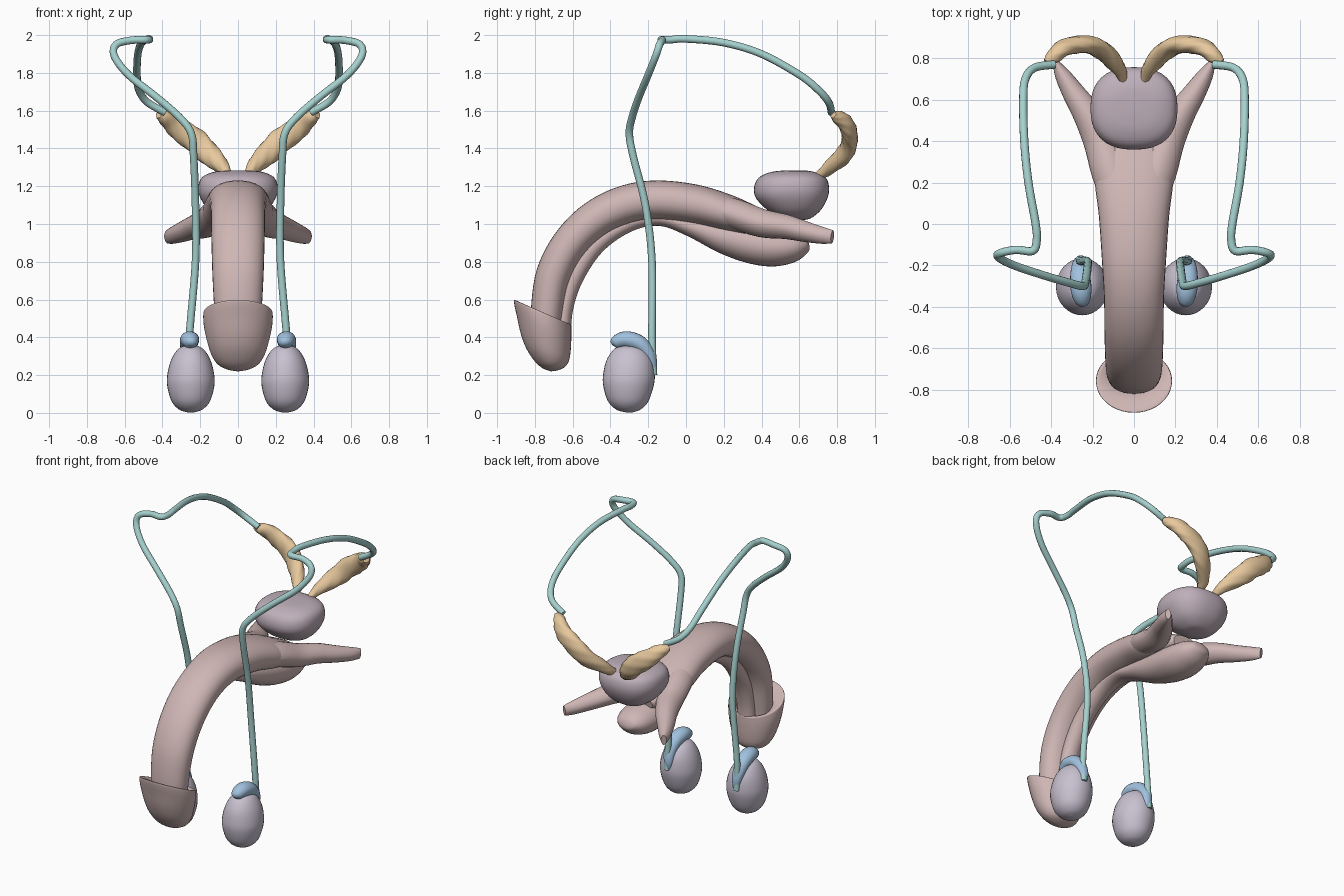
import bpy, bmesh
from math import sin, cos, pi, radians, copysign
from mathutils import Vector


def material(name, rgb):
    m = bpy.data.materials.new(name)
    m.diffuse_color = (*rgb, 1)
    return m


ROSE = material("rose", (0.62, 0.47, 0.46))
LILAC = material("lilac", (0.58, 0.53, 0.63))
MAUVE = material("mauve", (0.52, 0.43, 0.49))
TEAL = material("teal", (0.38, 0.64, 0.62))
BLUE = material("blue", (0.36, 0.54, 0.74))
AMBER = material("amber", (0.80, 0.58, 0.34))


def spline(rows, sub):
    """Smooth interpolation through rows of numbers (Catmull-Rom)."""
    out, n = [], len(rows)
    for i in range(n - 1):
        p0, p1, p2, p3 = (rows[max(0, min(n - 1, i + k))] for k in (-1, 0, 1, 2))
        for s in range(sub):
            t = s / sub
            out.append([0.5 * (2 * b + (c - a) * t + (2 * a - 5 * b + 4 * c - d) * t * t
                               + (3 * b - a - 3 * c + d) * t ** 3)
                        for a, b, c, d in zip(p0, p1, p2, p3)])
    out.append(list(rows[-1]))
    return out


def skin(name, rings, mat, seg, power=2.0, mirror=False, lumps=0):
    """Skin closed rings given as (centre, half axis u, half axis v)."""
    bm = bmesh.new()
    loops = []
    for k, (c, u, v) in enumerate(rings):
        loop = []
        for j in range(seg):
            a = 2 * pi * j / seg
            cu = copysign(abs(cos(a)) ** (2 / power), cos(a))
            cv = copysign(abs(sin(a)) ** (2 / power), sin(a))
            g = 1 + lumps * sin(k * 0.85 + 2 * a) * sin(3 * a + k * 0.3)
            loop.append(bm.verts.new(c + g * (u * cu + v * cv)))
        loops.append(loop)
    for a, b in zip(loops, loops[1:]):
        for j in range(seg):
            bm.faces.new((a[j], a[(j + 1) % seg], b[(j + 1) % seg], b[j]))
    for loop, (c, u, v) in ((loops[0], rings[0]), (loops[-1], rings[-1])):
        m = bm.verts.new(c)
        for j in range(seg):
            bm.faces.new((loop[j], loop[(j + 1) % seg], m))
    bmesh.ops.recalc_face_normals(bm, faces=bm.faces)
    me = bpy.data.meshes.new(name)
    bm.to_mesh(me)
    bm.free()
    ob = bpy.data.objects.new(name, me)
    bpy.context.collection.objects.link(ob)
    me.materials.append(mat)
    bpy.ops.object.select_all(action='DESELECT')
    ob.select_set(True)
    bpy.context.view_layer.objects.active = ob
    bpy.ops.object.shade_smooth_by_angle(angle=radians(50))
    if mirror:
        ob.modifiers.new("mirror", 'MIRROR').use_mirror_merge = False
    return ob


def profile_loft(name, rows, mat, seg=32, sub=5, power=2.0, x=0, mirror=False):
    """Rows: y, z of one side edge, y, z of the opposite edge, half width in x."""
    rings = []
    for y1, z1, y2, z2, w in spline(rows, sub):
        rings.append((Vector((x, (y1 + y2) / 2, (z1 + z2) / 2)), Vector((w, 0, 0)),
                      Vector((0, (y1 - y2) / 2, (z1 - z2) / 2))))
    return skin(name, rings, mat, seg, power, mirror)


def path_loft(name, rows, mat, up, seg=20, sub=5, power=2.0, lumps=0):
    """Rows: x, y, z, half size across, half size along the up axis; mirrored in x."""
    pts = spline(rows, sub)
    pos = [Vector(p[:3]) for p in pts]
    rings = []
    for i, p in enumerate(pts):
        t = (pos[min(i + 1, len(pos) - 1)] - pos[max(i - 1, 0)]).normalized()
        u = Vector(up).cross(t).normalized()
        rings.append((pos[i], u * p[3], t.cross(u) * p[4]))
    return skin(name, rings, mat, seg, power, True, lumps)


# Main shaft
profile_loft("shaft", [
    (-.81, .46, -.66, .42, .115), (-.82, .56, -.65, .52, .125), (-.79, .76, -.62, .68, .135),
    (-.70, .94, -.55, .82, .14), (-.56, 1.09, -.44, .93, .143), (-.38, 1.19, -.31, .995, .145),
    (-.18, 1.23, -.17, 1.02, .155), (.05, 1.21, .03, 1.0, .17), (.25, 1.15, .2, .96, .19),
    (.40, 1.08, .36, .93, .17), (.5, 1.03, .48, .94, .09)], ROSE, power=2.2)

# Lower column ending in the bulb
profile_loft("lower_column_and_bulb", [
    (-.70, .44, -.61, .44, .06), (-.68, .58, -.595, .56, .06), (-.64, .74, -.545, .70, .06),
    (-.52, .92, -.44, .855, .06), (-.33, 1.04, -.29, .96, .06), (-.15, 1.07, -.14, .99, .065),
    (.03, 1.04, .01, .935, .08), (.2, 1.02, .17, .85, .105), (.36, 1.0, .32, .795, .125),
    (.47, .98, .46, .775, .13), (.57, .96, .58, .80, .11), (.63, .93, .645, .85, .065),
    (.65, .90, .655, .88, .015)], ROSE)

# Rear legs of the shaft
path_loft("crus", [
    (.08, .10, 1.09, .07, .07), (.11, .25, 1.055, .095, .08), (.16, .40, 1.005, .085, .075),
    (.225, .53, .985, .07, .065), (.29, .63, .96, .055, .055), (.345, .72, .94, .038, .045),
    (.375, .775, .932, .018, .035)], ROSE, (0, 0, 1), power=1.8)

# Glans with flared rim
profile_loft("glans", [
    (-.81, .52, -.65, .45, .11), (-.85, .565, -.635, .465, .145), (-.905, .597, -.61, .468, .178),
    (-.910, .580, -.607, .450, .184), (-.895, .51, -.607, .40, .180), (-.875, .42, -.61, .335, .163),
    (-.845, .34, -.62, .275, .140), (-.80, .272, -.645, .24, .105), (-.76, .237, -.685, .224, .055),
    (-.73, .225, -.715, .22, .012)], ROSE, seg=40, sub=4)

# Prostate
profile_loft("prostate", [
    (.58, 1.02, .61, 1.02, .02), (.53, 1.025, .66, 1.03, .08), (.45, 1.06, .715, 1.075, .15),
    (.375, 1.13, .75, 1.14, .198), (.36, 1.19, .757, 1.20, .21), (.385, 1.245, .735, 1.25, .19),
    (.45, 1.275, .67, 1.278, .125), (.53, 1.284, .60, 1.284, .03)], MAUVE, seg=40, power=2.4)

# Seminal vesicles
path_loft("seminal_vesicle", [
    (.050, .695, 1.255, .018, .02), (.075, .75, 1.29, .034, .035), (.13, .82, 1.35, .055, .042),
    (.20, .86, 1.415, .064, .042), (.28, .868, 1.48, .062, .042), (.345, .845, 1.53, .052, .040),
    (.395, .805, 1.565, .036, .034), (.42, .78, 1.578, .016, .02)],
    AMBER, (0, 1, 0), seg=24, lumps=.10)

# Testes, egg shaped
profile_loft("testis", [
    (-.315, .002, -.285, .002, .014), (-.37, .018, -.24, .018, .062), (-.415, .065, -.20, .06, .102),
    (-.439, .15, -.172, .14, .125), (-.437, .215, -.165, .205, .123), (-.418, .285, -.178, .28, .103),
    (-.375, .342, -.215, .335, .066), (-.315, .362, -.275, .36, .016)],
    LILAC, x=.25, mirror=True)

# Epididymis
path_loft("epididymis", [
    (.25, -.392, .362, .010, .012), (.25, -.375, .372, .033, .036), (.255, -.32, .388, .044, .050),
    (.26, -.25, .368, .044, .048), (.26, -.20, .315, .036, .04), (.255, -.178, .25, .026, .03),
    (.255, -.178, .19, .010, .014)], BLUE, (1, 0, 0))

# Vas deferens
duct = [(.262, -.172, .20), (.258, -.180, .40), (.225, -.18, .80), (.225, -.215, 1.1),
        (.235, -.28, 1.36), (.248, -.30, 1.48), (.31, -.285, 1.565), (.43, -.25, 1.67),
        (.58, -.20, 1.79), (.655, -.16, 1.89), (.645, -.14, 1.95), (.57, -.125, 1.972),
        (.49, -.13, 1.975), (.47, -.08, 1.976), (.475, 0, 1.98), (.51, .2, 1.96),
        (.53, .4, 1.90), (.535, .6, 1.79), (.525, .70, 1.71), (.48, .755, 1.645), (.385, .77, 1.59)]
path = [Vector(p) for p in spline(duct, 6)]
rings, u = [], Vector((1, 0, 0))
for i, p in enumerate(path):
    t = (path[min(i + 1, len(path) - 1)] - path[max(i - 1, 0)]).normalized()
    u = (u - t * u.dot(t)).normalized()
    rings.append((p, u * .02, t.cross(u) * .02))
skin("vas_deferens", rings, TEAL, 12, mirror=True)
